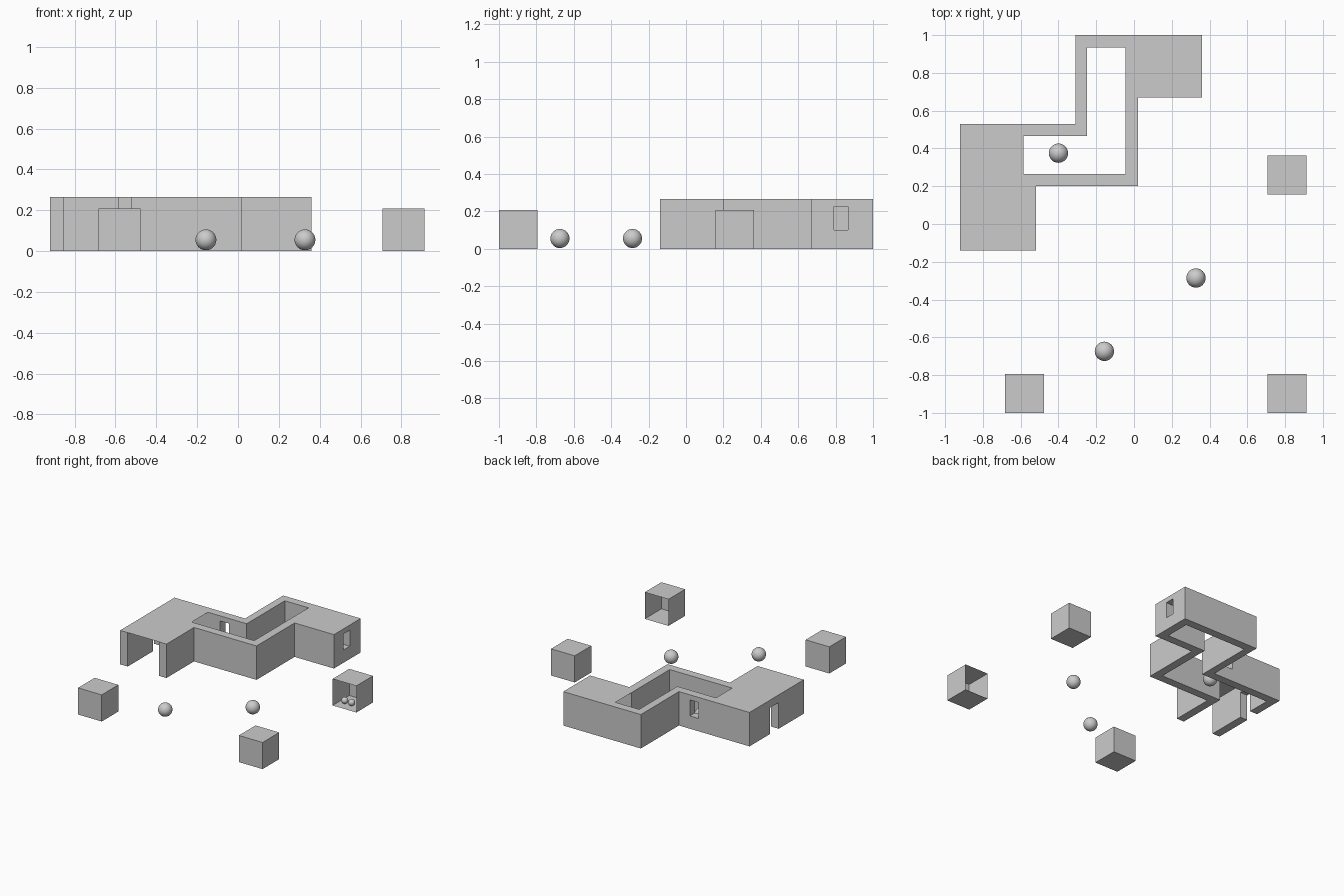
import bpy, bmesh
from mathutils import Vector

if "Cube" in bpy.data.objects:
    bpy.data.objects.remove(bpy.data.objects["Cube"])

H = 0.265  # wall height


def add_object(name, bm):
    mesh = bpy.data.meshes.new(name)
    bm.to_mesh(mesh)
    bm.free()
    ob = bpy.data.objects.new(name, mesh)
    bpy.context.collection.objects.link(ob)
    return ob


def prism(name, pts, height):
    bm = bmesh.new()
    base = bm.faces.new([bm.verts.new((x, y, 0)) for x, y in pts])
    if height:
        top = bmesh.ops.extrude_face_region(bm, geom=[base])["geom"]
        bmesh.ops.translate(bm, vec=(0, 0, height),
                            verts=[v for v in top if isinstance(v, bmesh.types.BMVert)])
        bmesh.ops.recalc_face_normals(bm, faces=bm.faces)
    return add_object(name, bm)


def rect(x0, x1, y0, y1):
    return [(x0, y0), (x1, y0), (x1, y1), (x0, y1)]


def hollow_box(name, x, y, open_dir=None):
    # thin-sided box, optionally missing one side
    bm = bmesh.new()
    bmesh.ops.create_cube(bm, size=1)
    if open_dir:
        gone = [f for f in bm.faces if f.normal.dot(Vector(open_dir)) > 0.9]
        bmesh.ops.delete(bm, geom=gone, context='FACES_ONLY')
    ob = add_object(name, bm)
    ob.scale = (0.205, 0.205, 0.208)
    ob.location = (x, y, 0.104)


def ball(name, x, y, z, r):
    bpy.ops.mesh.primitive_uv_sphere_add(segments=32, ring_count=16, radius=r, location=(x, y, z))
    bpy.context.object.name = name
    bpy.ops.object.shade_smooth()


# winding building wall, open at the front left
outer = [(-0.92, -0.14), (-0.92, 0.53), (-0.31, 0.53), (-0.31, 1.0), (0.36, 1.0),
         (0.36, 0.67), (0.02, 0.67), (0.02, 0.20), (-0.52, 0.20), (-0.52, -0.14)]
inner = [(-0.585, -0.14), (-0.585, 0.265), (-0.045, 0.265), (-0.045, 0.735), (0.295, 0.735),
         (0.295, 0.935), (-0.25, 0.935), (-0.25, 0.465), (-0.855, 0.465), (-0.855, -0.14)]
walls = prism("walls", outer + inner, H)

# door and windows cut through the walls
cuts = [("door_cut", rect(-1.0, -0.8, 0.17, 0.28), -0.05, 0.205),
        ("back_window_cut", rect(-0.48, -0.405, 0.4, 0.6), 0.10, 0.225),
        ("side_window_cut", rect(0.25, 0.42, 0.79, 0.865), 0.10, 0.225)]
for name, pts, z0, z1 in cuts:
    cutter = prism(name, pts, z1 - z0)
    cutter.location.z = z0
    cutter.hide_render = True
    cutter.display_type = 'WIRE'
    cutter.hide_set(True)
    mod = walls.modifiers.new(name, 'BOOLEAN')
    mod.operation = 'DIFFERENCE'
    mod.solver = 'EXACT'
    mod.object = cutter

# thin roofs over the two end rooms
for name, pts in (("left_roof", rect(-0.855, -0.585, -0.14, 0.465)),
                  ("right_roof", rect(-0.045, 0.295, 0.735, 0.935))):
    prism(name, pts, 0).location.z = H

# boxes around the yard
hollow_box("right_box", 0.81, 0.26, (0, -1, 0))
hollow_box("front_right_box", 0.81, -0.897, (0, 1, 0))
hollow_box("front_left_box", -0.58, -0.897)

# loose balls, and two small ones inside the right box
for i, (x, y) in enumerate([(-0.40, 0.375), (0.328, -0.286), (-0.157, -0.674)]):
    ball(f"ball_{i + 1}", x, y, 0.055, 0.051)
for i, x in enumerate((0.765, 0.825)):
    ball(f"small_ball_{i + 1}", x, 0.225, 0.03, 0.025)
